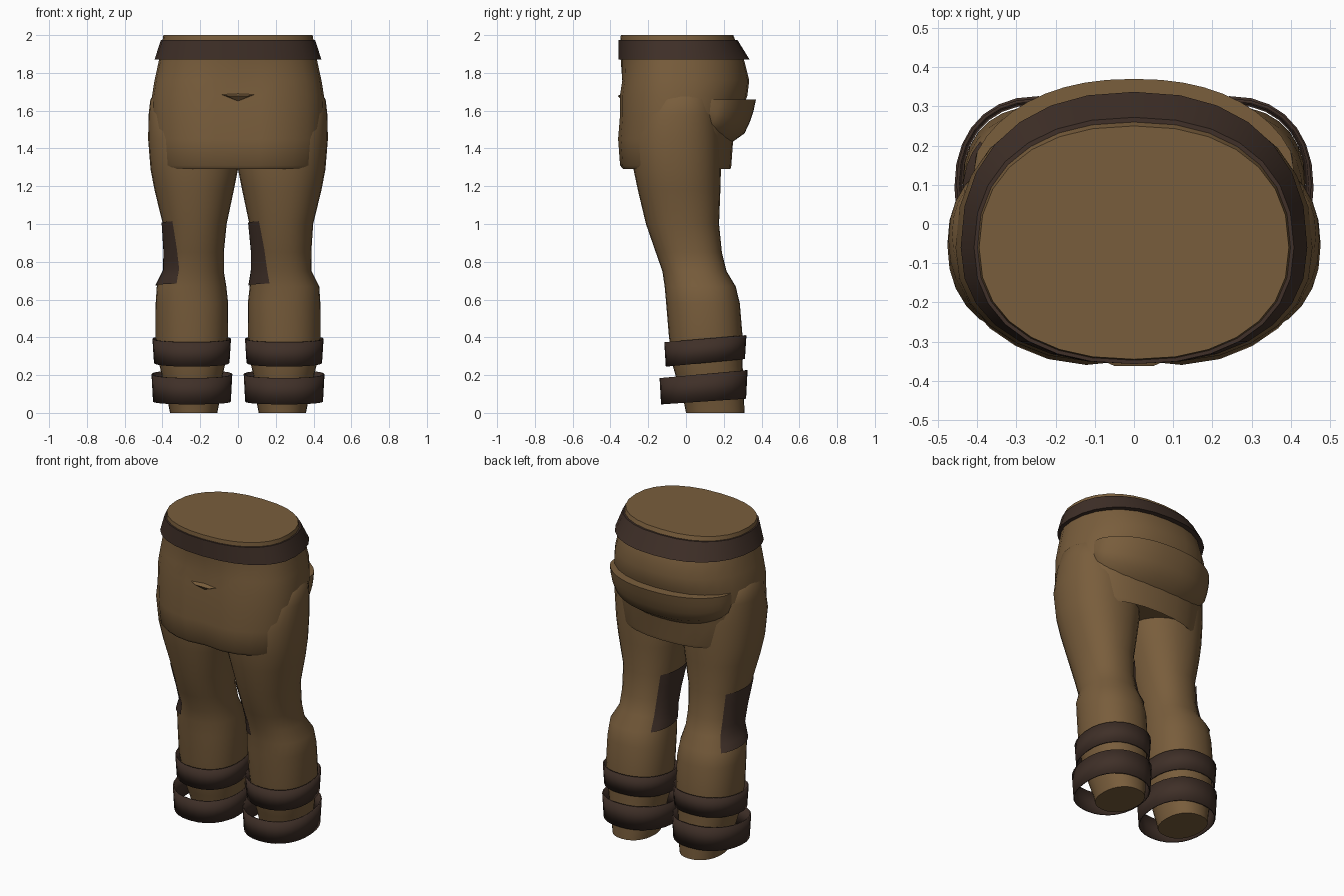
import bpy, math
from mathutils import Vector

if "Cube" in bpy.data.objects:
    bpy.data.objects.remove(bpy.data.objects["Cube"])


def material(name, rgb):
    m = bpy.data.materials.new(name)
    m.diffuse_color = (*rgb, 1)
    m.use_nodes = True
    m.node_tree.nodes["Principled BSDF"].inputs["Base Color"].default_value = m.diffuse_color
    return m


CLOTH = material("brown cloth", (0.19, 0.11, 0.045))
LEATHER = material("dark leather", (0.05, 0.029, 0.021))
SIDES = 28


def build(name, verts, faces, mat, angle=45):
    me = bpy.data.meshes.new(name)
    me.from_pydata(verts, [], faces)
    me.materials.append(mat)
    ob = bpy.data.objects.new(name, me)
    bpy.context.collection.objects.link(ob)
    bpy.context.view_layer.objects.active = ob
    ob.select_set(True)
    bpy.ops.object.shade_smooth_by_angle(angle=math.radians(angle))
    ob.select_set(False)
    return ob


def power(v, p):
    return math.copysign(abs(v) ** p, v)


def oval(t, x0, x1, y0, y1, yc=None, p=0.9):
    """Point on a rounded outline, widest at y = yc."""
    yc = (y0 + y1) / 2 if yc is None else yc
    c, s = power(math.cos(t), p), power(math.sin(t), p)
    return (x0 + x1) / 2 + c * (x1 - x0) / 2, yc + s * ((y1 - yc) if s > 0 else (yc - y0))


def loft(rows, closed=True):
    """Quads joining equal-length rows of points."""
    n = len(rows[0])
    verts = [p for r in rows for p in r]
    faces = []
    for i in range(len(rows) - 1):
        for j in range(n if closed else n - 1):
            k = (j + 1) % n
            faces.append((i * n + j, i * n + k, (i + 1) * n + k, (i + 1) * n + j))
    return verts, faces


def capped(rows):
    verts, faces = loft(rows)
    n, m = len(rows[0]), len(verts)
    return verts, faces + [tuple(range(n))[::-1], tuple(range(m - n, m))]


ANGLES = [2 * math.pi * j / SIDES for j in range(SIDES)]

# Hips: height, half width, front, back
HIPS = [(1.33, 0.40, -0.31, 0.20), (1.29, 0.425, -0.345, 0.235), (1.31, 0.442, -0.362, 0.24),
        (1.45, 0.457, -0.372, 0.25), (1.57, 0.459, -0.362, 0.285), (1.68, 0.455, -0.362, 0.325),
        (1.76, 0.442, -0.35, 0.335), (1.86, 0.42, -0.345, 0.31), (1.95, 0.403, -0.35, 0.27),
        (2.0, 0.395, -0.345, 0.25)]


def hip_point(t, z, w, y0, y1):
    x, y = oval(t, -w, w, y0, y1, -0.06, 0.88)
    if y < -0.06 and z < 1.85:     # shallow hollow between the thighs
        y += 0.025 * math.exp(-(x / 0.1) ** 2)
    return x, y, z


build("hips", *capped([[hip_point(t, *h) for t in ANGLES] for h in HIPS]), CLOTH)

# Belt: flared band around the waist
belt = [(1.87, 0.40, -0.33, 0.30), (1.87, 0.442, -0.357, 0.337),
        (1.975, 0.408, -0.357, 0.272), (1.975, 0.39, -0.335, 0.25)]
build("belt", *loft([[(*oval(t, -w, w, a, b, -0.06, 0.88), z) for t in ANGLES]
                     for z, w, a, b in belt]), LEATHER)

# Legs: height, inner x, outer x, front y, back y
LEG = [(0.0, 0.11, 0.36, 0.0, 0.31), (0.05, 0.10, 0.37, -0.01, 0.308),
       (0.18, 0.085, 0.40, -0.05, 0.302), (0.25, 0.07, 0.415, -0.07, 0.30),
       (0.40, 0.053, 0.437, -0.09, 0.30), (0.58, 0.052, 0.436, -0.105, 0.285),
       (0.67, 0.062, 0.43, -0.113, 0.263), (0.75, 0.075, 0.39, -0.125, 0.215),
       (0.85, 0.075, 0.388, -0.16, 0.19), (1.0, 0.06, 0.398, -0.212, 0.175),
       (1.18, 0.022, 0.442, -0.255, 0.182), (1.29, 0.0, 0.463, -0.278, 0.185),
       (1.45, 0.0, 0.476, -0.29, 0.185), (1.58, 0.06, 0.473, -0.25, 0.17),
       (1.66, 0.14, 0.464, -0.19, 0.14), (1.69, 0.18, 0.44, -0.15, 0.10)]


def leg_size(z):
    for a, b in zip(LEG, LEG[1:]):
        if a[0] <= z <= b[0]:
            f = (z - a[0]) / (b[0] - a[0])
            return [u + f * (v - u) for u, v in zip(a, b)][1:]


# Straps: low front, low back, high front, high back heights, then x and y limits
STRAPS = {"upper_strap": (0.245, 0.285, 0.375, 0.41, 0.045, 0.445, -0.107, 0.312),
          "lower_strap": (0.045, 0.075, 0.185, 0.225, 0.038, 0.45, -0.132, 0.318)}

for side, label in ((1, "right"), (-1, "left")):
    def mirrored(rows):
        return [[(side * x, y, z) for x, y, z in (r if side > 0 else r[::-1])] for r in rows]

    rows = [[(*oval(t, *r[1:]), r[0]) for t in ANGLES] for r in LEG]
    build(label + "_leg", *capped(mirrored(rows)), CLOTH)

    for name, (lf, lb, hf, hb, x0, x1, y0, y1) in STRAPS.items():
        rows = []
        for front, back, grow in ((lf, lb, 0.0), (hf, hb, 0.008)):
            row = []
            for t in ANGLES:
                x, y = oval(t, x0 - grow, x1 + grow, y0 - grow, y1 + grow)
                row.append((x, y, front + (back - front) * (y - y0) / (y1 - y0)))
            rows.append(row)
        ob = build(label + "_" + name, *loft(mirrored(rows)), LEATHER)
        mod = ob.modifiers.new("thickness", "SOLIDIFY")
        mod.thickness = 0.008

    # Knee patch: thin strip hugging the same side of each knee
    rows = []
    for z in (0.67, 0.71, 0.75, 0.80, 0.85, 0.92, 1.0):
        x0, x1, y0, y1 = leg_size(z)
        if side < 0:
            x0, x1 = -x1, -x0
        g = 0.007
        end = 68 - 18 * (z - 0.67) / 0.33
        row = []
        for j in range(11):
            d = -42 + (end + 42) * j / 10
            x, y = oval(math.pi + math.radians(d), x0 - g, x1 + g, y0 - g, y1 + g)
            row.append((x, y, z + 0.015 * j / 10))
        rows.append(row)
    build(label + "_knee_patch", *loft(rows, False), LEATHER)

# Seat fold: sagging cloth with a flat ledge on top, tapering at both ends
rows = []
for i in range(21):
    u = -1 + i / 10
    t = math.pi / 2 - u * math.radians(62)
    full = max(0.0, 1 - u * u) ** 0.5
    row = []
    for z, w, y1, out in ((1.66, 0.44, 0.29, 0.0), (1.658, 0.455, 0.322, 0.048),
                          (1.60, 0.455, 0.30, 0.058), (1.54, 0.455, 0.28, 0.058),
                          (1.48, 0.455, 0.265, 0.045), (1.43, 0.45, 0.24, 0.0)):
        x, y = oval(t, -w, w, -0.36, y1, -0.06, 0.88)
        d = Vector((x * 0.6, y + 0.06)).normalized() * out * full
        row.append((x + d.x, y + d.y, 1.66 - (1.66 - z) * (0.35 + 0.65 * full)))
    rows.append(row)
build("seat_fold", *loft(rows, False), CLOTH)

# Front crease: small triangular lip below the belt
lip = [(-0.11, -0.335, 1.69), (0.11, -0.335, 1.69), (0.05, -0.362, 1.678),
       (-0.05, -0.362, 1.678), (0, -0.335, 1.65)]
build("front_crease", lip, [(0, 3, 2, 1), (0, 4, 3), (3, 4, 2), (2, 4, 1)], CLOTH, 20)
